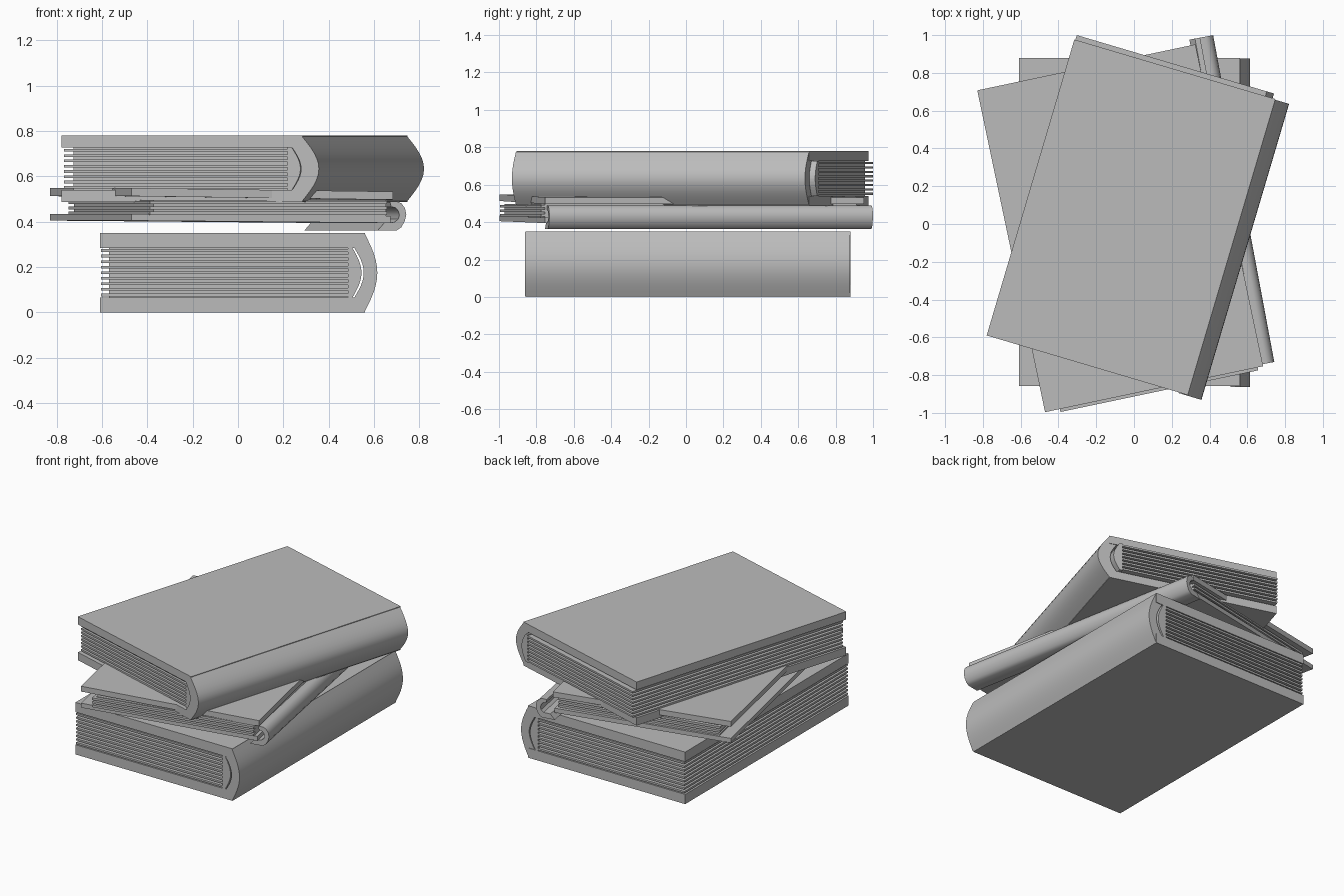
import bpy, bmesh, math
from mathutils import Matrix, Vector

if "Cube" in bpy.data.objects:
    bpy.data.objects.remove(bpy.data.objects["Cube"])

mat = bpy.data.materials.new("plain grey")
mat.diffuse_color = (0.5, 0.5, 0.5, 1)
mat.use_nodes = True
mat.node_tree.nodes["Principled BSDF"].inputs["Base Color"].default_value = mat.diffuse_color


def finish(name, bm, frame, smooth=False):
    """Turn a bmesh into a named object placed in the book's own frame."""
    bmesh.ops.recalc_face_normals(bm, faces=bm.faces)
    me = bpy.data.meshes.new(name)
    bm.to_mesh(me)
    bm.free()
    me.transform(frame)
    me.materials.append(mat)
    ob = bpy.data.objects.new(name, me)
    bpy.context.collection.objects.link(ob)
    if smooth:
        bpy.ops.object.select_all(action='DESELECT')
        ob.select_set(True)
        bpy.context.view_layer.objects.active = ob
        bpy.ops.object.shade_smooth_by_angle(angle=math.radians(35))
    return ob


def add_box(bm, u, v, z, lift=0.0):
    """Box from ranges; lift raises the fore-edge (u start) for tilted covers."""
    m = Matrix.LocRotScale(Vector((sum(u) / 2, sum(v) / 2, sum(z) / 2)), None,
                           Vector((u[1] - u[0], v[1] - v[0], z[1] - z[0])))
    new = bmesh.ops.create_cube(bm, size=1, matrix=m)["verts"]
    for p in new:
        if p.co.x < sum(u) / 2:
            p.co.z += lift


def add_prism(bm, profile, v):
    """Extrude a (u, z) profile along the book's length."""
    face = bm.faces.new([bm.verts.new((a, v[0], b)) for a, b in profile])
    ext = bmesh.ops.extrude_face_region(bm, geom=[face])["geom"]
    bmesh.ops.translate(bm, vec=(0, v[1] - v[0], 0),
                        verts=[e for e in ext if isinstance(e, bmesh.types.BMVert)])


def arc(u, bulge, z0, z1, n=12):
    return [(u + bulge * math.sin(math.pi * i / n), z0 + (z1 - z0) * i / n)
            for i in range(n + 1)]


def place(x, y, deg):
    return Matrix.Translation((x, y, 0)) @ Matrix.Rotation(math.radians(deg), 4, 'Z')


def cover(name, frame, u, v, z, lift=0.0):
    bm = bmesh.new()
    add_box(bm, u, v, z, lift)
    finish(name, bm, frame)


def pages(name, frame, u, v, z, count, fill=0.5, inset=0.035, back=0.0):
    """Recessed core with thin protruding leaves and a rounded back."""
    bm = bmesh.new()
    add_box(bm, (u[0] + inset, u[1]), (v[0] + inset, v[1] - inset), z)
    step = (z[1] - z[0]) / count
    for i in range(count):
        mid = z[0] + step * (i + 0.5)
        h = step * fill / 2
        add_box(bm, u, v, (mid - h, mid + h))
    if back:
        add_prism(bm, [(u[1], z[1]), (u[1], z[0])] + arc(u[1] + 0.02, back, *z), v)
    finish(name, bm, frame)


def thick_book(name, frame, width, length, z0, z1, board, bulge, page_v, count):
    cover(name + "_bottom_cover", frame, (0, width), (0, length), (z0, z0 + board))
    cover(name + "_top_cover", frame, (0, width), (0, length), (z1 - board, z1))
    pages(name + "_pages", frame, (0.006, width - 0.075), page_v,
          (z0 + board, z1 - board), count, back=0.04)
    bm = bmesh.new()
    outer = arc(width, bulge, z0 + 0.004, z1 - 0.004)
    inner = arc(width - 0.05, 0.045, z0 + board - 0.005, z1 - board + 0.005)
    add_prism(bm, outer + inner[::-1], (-0.004, length - 0.004))
    finish(name + "_spine", bm, frame, True)


# bottom book, square to the axes
thick_book("bottom_book", place(-0.61, -0.858, 0), 1.17, 1.738,
           0.0, 0.35, 0.065, 0.055, (0.0, 1.738), 9)

# top book, turned clockwise
thick_book("top_book", place(-0.78, -0.59, -16.5), 1.11, 1.634,
           0.487, 0.78, 0.053, 0.077, (0.02, 1.66), 8)

# middle book, thinner, turned the other way with a lifted top cover
mid = place(-0.47, -1.0, 11.9)
cover("middle_book_bottom_cover", mid, (0, 1.17), (0.004, 1.745), (0.395, 0.425), 0.01)
cover("middle_book_top_cover", mid, (0, 1.18), (0.004, 1.745), (0.497, 0.533), 0.016)
pages("middle_book_pages", mid, (0.08, 1.15), (-0.012, 1.73), (0.425, 0.497), 3, 0.6, 0.02)

# loose hooked spine of the middle book
bm = bmesh.new()
hook_outer = [(0.0, 0.362), (0.085, 0.362), (0.105, 0.375), (0.12, 0.4), (0.128, 0.43),
              (0.122, 0.46), (0.105, 0.482), (0.085, 0.49), (0.055, 0.488)]
hook_inner = [(0.06, 0.465), (0.078, 0.463), (0.092, 0.448), (0.097, 0.43),
              (0.092, 0.412), (0.075, 0.398), (0.03, 0.396)]
add_prism(bm, hook_outer + hook_inner, (0, 1.76))
finish("middle_book_spine", bm, place(0.617, -0.754, 10.6), True)
